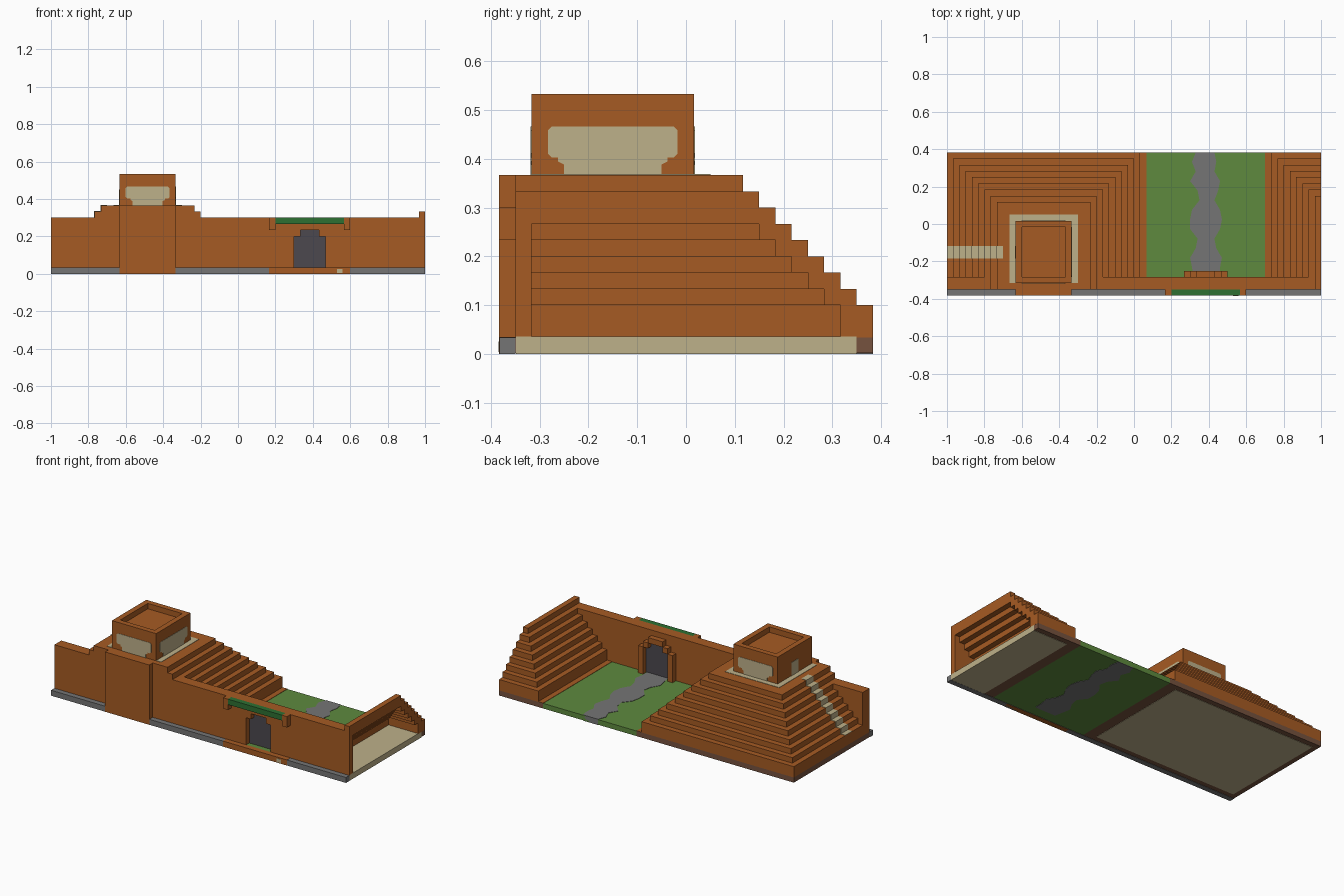
import bpy

if "Cube" in bpy.data.objects:
    bpy.data.objects.remove(bpy.data.objects["Cube"])

U = 1 / 30                      # block size
FRONT, BACK = -11.5 * U, 11.5 * U
WALL, INNER, GARDEN = FRONT + U, FRONT + 2 * U, FRONT + 3 * U


def material(name, *rgb):
    lin = [((c / 255 + 0.055) / 1.055) ** 2.4 for c in rgb] + [1]
    m = bpy.data.materials.new(name)
    m.use_nodes = True
    m.diffuse_color = lin
    m.node_tree.nodes["Principled BSDF"].inputs["Base Color"].default_value = lin
    return m


CLAY = material("orange clay", 166, 91, 35)
SAND = material("pale sand", 190, 177, 138)
GRASS = material("grass green", 94, 138, 62)
LEAF = material("dark green", 45, 112, 50)
STONE = material("grey stone", 117, 117, 117)
DOOR = material("dark door", 76, 72, 79)
EARTH = material("brown earth", 118, 82, 62)


def mesh(name, verts, faces, mat):
    me = bpy.data.meshes.new(name)
    me.from_pydata(verts, [], faces)
    me.materials.append(mat)
    ob = bpy.data.objects.new(name, me)
    bpy.context.collection.objects.link(ob)
    return ob


def box(name, mat, x0, x1, y0, y1, z0, z1):
    verts = [(x, y, z) for x in (x0, x1) for y in (y0, y1) for z in (z0, z1)]
    faces = [(0, 1, 3, 2), (4, 6, 7, 5), (0, 4, 5, 1),
             (2, 3, 7, 6), (0, 2, 6, 4), (1, 5, 7, 3)]
    return mesh(name, verts, faces, mat)


def prism(name, mat, outline, place, d0, d1):
    """Extrude a 2D outline between two depths; place maps (a, b, depth) to xyz."""
    n = len(outline)
    verts = [place(a, b, d) for d in (d0, d1) for a, b in outline]
    faces = [tuple(range(n))[::-1], tuple(range(n, 2 * n))]
    faces += [(i, (i + 1) % n, (i + 1) % n + n, i + n) for i in range(n)]
    ob = mesh(name, verts, faces, mat)
    import bmesh
    bm = bmesh.new()
    bm.from_mesh(ob.data)
    bmesh.ops.recalc_face_normals(bm, faces=bm.faces)
    bm.to_mesh(ob.data)
    bm.free()
    return ob


# Ground slab, hill floors and front kerb
T = 0.002
GL, GR = 2 * U, 21 * U
box("ground_left", EARTH, -1, GL, WALL, BACK, T, U)
box("ground_right", EARTH, GR, 1 - T / 2, WALL, BACK, T, U)
box("floor_left", SAND, -1 + U, 0, INNER, BACK - U, 0, U - T)
box("floor_right", SAND, GR + 2 * U, 1, WALL + T / 2, BACK - U, 0, U + T)
box("hill_margin_left", CLAY, -1, GL, INNER, BACK, U, U + T)
box("hill_margin_right", CLAY, GR, GR + 2 * U, INNER, BACK, U, U + T)
box("front_kerb", STONE, -1, 1, FRONT + T / 2, WALL, 0, U)
box("gate_sill", CLAY, 5 * U, 18 * U, FRONT, WALL, 0, U + T / 2)
box("sill_pebble", SAND, 0.53, 0.56, FRONT - T / 2, WALL, 0.004, 0.026)

# Garden lawn with a wavering path
box("lawn", GRASS, GL, GR, WALL, BACK, T, U)
left = [.33, .31, .33, .30, .34, .35, .31, .30, .30, .34, .33, .30, .31, .32]
right = [.43, .44, .43, .46, .45, .43, .46, .47, .46, .43, .44, .47, .46, .46]
ys = [BACK + (GARDEN - BACK) * i / 13 for i in range(14)]
path = list(zip(left, ys)) + list(zip(right, ys))[::-1]
prism("garden_path", STONE, path, lambda a, b, d: (a, b, d), 0, U + T)

# Stepped hills: a full one on the right side, a hollow half on the left side
for h in range(3, 12):
    s = h - 3
    z0, z1 = (U if h == 3 else (h - 1) * U), h * U
    yb = BACK - s * U
    y0 = WALL if h > 9 else INNER
    e = -1 + s * U
    box("great_hill_step", CLAY, e, U - s * U, y0, yb, z0, z1)
    # Sand stair running up the hill
    box("sand_stair", SAND, max(-1, e - T), e + U, -5.5 * U, -3.5 * U, z0, z1 + T)
    if h > 10:
        continue
    r = (22 + s) * U
    box("half_hill_side", CLAY, r, min(1, r + 2 * U), y0, yb, z0, z1)
    if r + 2 * U < 1:
        box("half_hill_back", CLAY, r + 2 * U, 1, yb - 2 * U, yb, z0, z1)
    if h < 10:
        box("inner_wall_end", CLAY, GR, r, INNER, GARDEN, z0, z1)

# Front wall with a stepped gateway
G0, G1 = 9 * U, 14 * U
box("wall_right", CLAY, -1, G0, WALL, INNER, U, 9 * U)
box("wall_left", CLAY, G1, 1, WALL, INNER, U, 9 * U)
box("wall_lintel", CLAY, G0, G1, WALL, INNER, 7 * U, 9 * U)
for x in (G0, G1 - U):
    box("gate_shoulder", CLAY, x, x + U, WALL, INNER, 6 * U, 7 * U)
box("inner_wall", CLAY, -1, GR, INNER, GARDEN, U, 9 * U)
for y0, y1 in ((INNER - T, INNER), (GARDEN, GARDEN + T)):
    box("gate_panel", DOOR, G0, G1, y0, y1, U, 6 * U)
    box("gate_panel_top", DOOR, G0 + U, G1 - U, y0, y1, 6 * U, 7 * U)

# Gate frame on the garden side
Y = GARDEN + U
for x in (G0 - U, G1):
    box("frame_post", CLAY, x, x + U, GARDEN, Y, U, 6 * U)
for x in (G0, G1 - U):
    box("frame_shoulder", CLAY, x, x + U, GARDEN, Y, 6 * U, 7 * U)
box("frame_top", CLAY, G0 + U, G1 - U, GARDEN, Y, 7 * U, 8 * U)

# Awning above the gate
for x in (5 * U, 17 * U):
    box("awning_bracket", CLAY, x, x + U, FRONT, WALL, 7 * U, 9 * U)
box("awning", LEAF, 6 * U, 17 * U, FRONT, WALL, 8 * U, 9 * U)

# Tower with a sunken roof, standing on a buttress
X0, X1, Y1, Z = -19 * U, -10 * U, 0.5 * U, 11 * U
TOP = 16 * U
box("buttress", CLAY, X0, X1, FRONT, WALL, 0, Z)
box("tower_body", CLAY, X0, X1, INNER, Y1, Z, TOP - U)
for x in (X0, X1 - U):
    box("parapet_side", CLAY, x, x + U, INNER, Y1, TOP - U, TOP)
for y in (INNER, Y1 - U):
    box("parapet_end", CLAY, X0 + U, X1 - U, y, y + U, TOP - U, TOP)

# Sand apron around three sides of the tower
for x in (X0 - U, X1):
    box("apron_side", SAND, x, x + U, INNER, Y1 + U, Z, Z + T)
box("apron_back", SAND, X0, X1, Y1, Y1 + U, Z, Z + T)


# Tower windows and door
def window(name, centre, wide, narrow, place, d):
    half = [(narrow, 0), (narrow, .022), (narrow + .012, .028), (narrow + .012, .036),
            (wide - .008, .036), (wide, .044), (wide, .092), (wide - .008, .1)]
    outline = [(centre + a, Z + b) for a, b in half]
    outline += [(centre - a, Z + b) for a, b in half[::-1]]
    prism(name, SAND, outline, place, d - T, d + T)


mid_x, mid_y = (X0 + X1) / 2, (INNER + Y1) / 2
window("front_window", mid_x, .117, .08, lambda a, b, d: (a, d, b), INNER)
window("back_window", mid_x, .117, .08, lambda a, b, d: (a, d, b), Y1)
window("side_window", mid_y, .133, .1, lambda a, b, d: (d, a, b), X1)
box("tower_door", SAND, X0 - T, X0, mid_y - U, mid_y + U, Z, Z + 2.5 * U)
